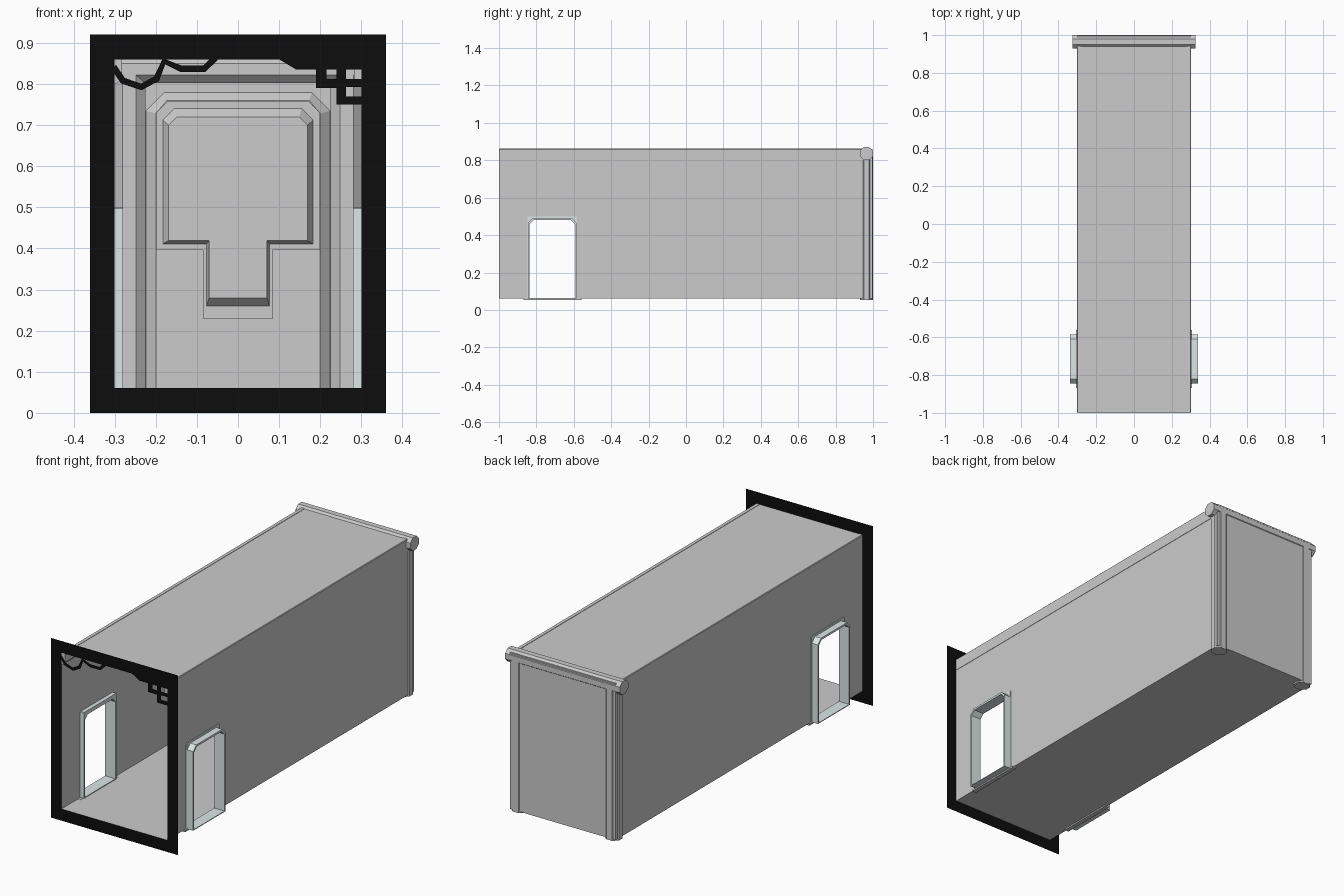
import bpy, bmesh, math
from mathutils import Vector

if "Cube" in bpy.data.objects:
    bpy.data.objects.remove(bpy.data.objects["Cube"])


def material(name, rgb):
    m = bpy.data.materials.new(name)
    m.diffuse_color = (*rgb, 1)
    m.use_nodes = True
    m.node_tree.nodes["Principled BSDF"].inputs["Base Color"].default_value = m.diffuse_color
    return m


BLACK = material("black", (0.004, 0.004, 0.004))
PALE = material("pale_blue_grey", (0.72, 0.80, 0.79))


def make(name, verts, faces, mat=None):
    me = bpy.data.meshes.new(name)
    me.from_pydata([Vector(v) for v in verts], [], faces)
    bm = bmesh.new()
    bm.from_mesh(me)
    bmesh.ops.recalc_face_normals(bm, faces=bm.faces)
    bm.to_mesh(me)
    bm.free()
    ob = bpy.data.objects.new(name, me)
    bpy.context.collection.objects.link(ob)
    if mat:
        me.materials.append(mat)
    return ob


def loft(name, rings, mat=None, cap=True, closed=False):
    """Skin a stack of equal-length loops."""
    n, k = len(rings[0]), len(rings)
    faces = [(i * n + j, i * n + (j + 1) % n,
              (i + 1) % k * n + (j + 1) % n, (i + 1) % k * n + j)
             for i in range(k if closed else k - 1) for j in range(n)]
    if cap and not closed:
        faces += [tuple(range(n)), tuple(range((k - 1) * n, k * n))]
    return make(name, [p for r in rings for p in r], faces, mat)


def octagon(rx, ry):
    """Octagon with flat sides at +-rx and +-ry."""
    c = 1 / math.cos(math.pi / 8)
    return [(rx * c * math.cos(a), ry * c * math.sin(a))
            for a in (math.pi / 8 + i * math.pi / 4 for i in range(8))]


def mirrored(half):
    """Full profile from its right half, listed top to bottom."""
    return half + [(-x, z) for x, z in reversed(half)]


def at_y(profile, y):
    return [(x, y, z) for x, z in profile]


W, Z0, Z1, BACK = 0.30, 0.06, 0.86, 0.997


def door_loop(y0, y1, top, c, bottom=Z0):
    return [(y0, bottom), (y0, top - c), (y0 + c, top),
            (y1 - c, top), (y1, top - c), (y1, bottom)]


opening = door_loop(-0.838, -0.592, 0.48, 0.022, Z0 + 0.004)
shell = door_loop(-0.845, -0.585, 0.49, 0.025)
flange = door_loop(-0.848, -0.583, 0.50, 0.003)

# Thin-walled corridor: floor, ceiling and back wall
for name, z in (("floor", Z0), ("ceiling", Z1)):
    make(name, [(-W, -1, z), (W, -1, z), (W, BACK, z), (-W, BACK, z)], [(0, 1, 2, 3)])
make("back_wall", [(-W, BACK, Z0), (W, BACK, Z0), (W, BACK, Z1), (-W, BACK, Z1)], [(0, 1, 2, 3)])

for side, s in (("right", 1), ("left", -1)):
    # Side wall with doorway notch
    a, b, top = -0.842, -0.588, 0.485
    wall = [(-1, Z0), (a, Z0), (a, top), (b, top), (b, Z0), (BACK, Z0), (BACK, Z1), (-1, Z1)]
    p = [(s * W, y, z) for y, z in wall]
    p += [(s * W, a, Z1), (s * W, b, Z1)]
    make(side + "_wall", p, [(0, 1, 2, 8, 7), (2, 3, 9, 8), (3, 4, 5, 6, 9)])

    # Pale door lining passing through the wall
    loft(side + "_door_frame",
         [[(s * x, y, z) for y, z in loop] for loop, x in
          ((opening, 0.28), (opening, 0.338), (shell, 0.338),
           (shell, 0.304), (flange, 0.304), (flange, 0.28))],
         PALE, closed=True)
    sill = [(-0.868, 0.053), (-0.56, 0.053), (-0.56, 0.061), (-0.868, 0.061)]
    loft(side + "_door_sill", [[(s * x, y, z) for y, z in sill] for x in (0.285, 0.308)])

    # Octagonal corner post
    loft(side + "_corner_post",
         [[(s * 0.265 + u, 0.965 + v, z) for u, v in octagon(0.04, 0.035)]
          for z in (0.052, 0.85)])

    # Ceiling edge rail along the room
    rail = [(0.302, 0.80), (0.296, 0.80), (0.282, 0.814),
            (0.282, 0.862), (0.299, 0.862), (0.302, 0.859)]
    loft(side + "_ceiling_rail", [[(s * x, y, z) for x, z in rail] for y in (-0.998, 0.96)])

# Octagonal cross beam at the far end
loft("back_beam", [[(x, 0.965 + u, 0.836 + v) for u, v in octagon(0.035, 0.034)]
                   for x in (-0.325, 0.325)])

# Raised arch panel on the back wall
arch0 = mirrored([(0.18, 0.78), (0.225, 0.735), (0.225, Z0)])
arch1 = mirrored([(0.173, 0.76), (0.20, 0.728), (0.20, Z0)])
loft("arch_panel", [at_y(arch0, 0.998), at_y(arch1, 0.975)])


def keyhole(w, top, c, shoulder, neck, bottom):
    return mirrored([(w - c, top), (w, top - c), (w, shoulder), (neck, shoulder), (neck, bottom)])


# Keyhole-shaped plate with bevelled centre
outer = keyhole(0.199, 0.759, 0.028, 0.397, 0.085, 0.23)
mid = keyhole(0.183, 0.74, 0.028, 0.411, 0.077, 0.26)
inner = keyhole(0.169, 0.72, 0.02, 0.419, 0.07, 0.28)
loft("keyhole_panel", [at_y(outer, 0.976), at_y(outer, 0.968), at_y(mid, 0.968), at_y(inner, 0.945)])

# Flat black border around the open front
ring = lambda x, b, t: [(-x, -1, b), (x, -1, b), (x, -1, t), (-x, -1, t)]
loft("front_border", [ring(0.36, 0, 0.92), ring(W, Z0, Z1)], BLACK, cap=False)

# Jagged ribbon in the upper left corner
path = [Vector(p) for p in ((-0.303, 0.842), (-0.28, 0.808), (-0.235, 0.793), (-0.198, 0.813),
                            (-0.18, 0.855), (-0.138, 0.837), (-0.082, 0.837), (-0.055, 0.864))]
verts = []
for i, p in enumerate(path):
    t = (path[min(i + 1, len(path) - 1)] - path[max(i - 1, 0)]).normalized() * 0.008
    verts += [(p.x - t.y, -1, p.y + t.x), (p.x + t.y, -1, p.y - t.x)]
make("jagged_ribbon", verts,
     [(2 * i, 2 * i + 1, 2 * i + 3, 2 * i + 2) for i in range(len(path) - 1)], BLACK)

# Stepped lattice in the upper right corner
make("lattice_bar", at_y([(0.10, Z1), (0.142, 0.835), (0.30, 0.835), (0.30, Z1)], -1),
     [(0, 1, 2, 3)], BLACK)
bars = [(0.19, 0.79, 0.215, 0.835), (0.24, 0.75, 0.263, 0.835), (0.215, 0.79, 0.24, 0.812),
        (0.263, 0.793, 0.30, 0.812), (0.263, 0.75, 0.30, 0.77)]
for x0, z0, x1, z1 in bars:
    make("lattice_block", at_y([(x0, z0), (x1, z0), (x1, z1), (x0, z1)], -1), [(0, 1, 2, 3)], BLACK)
